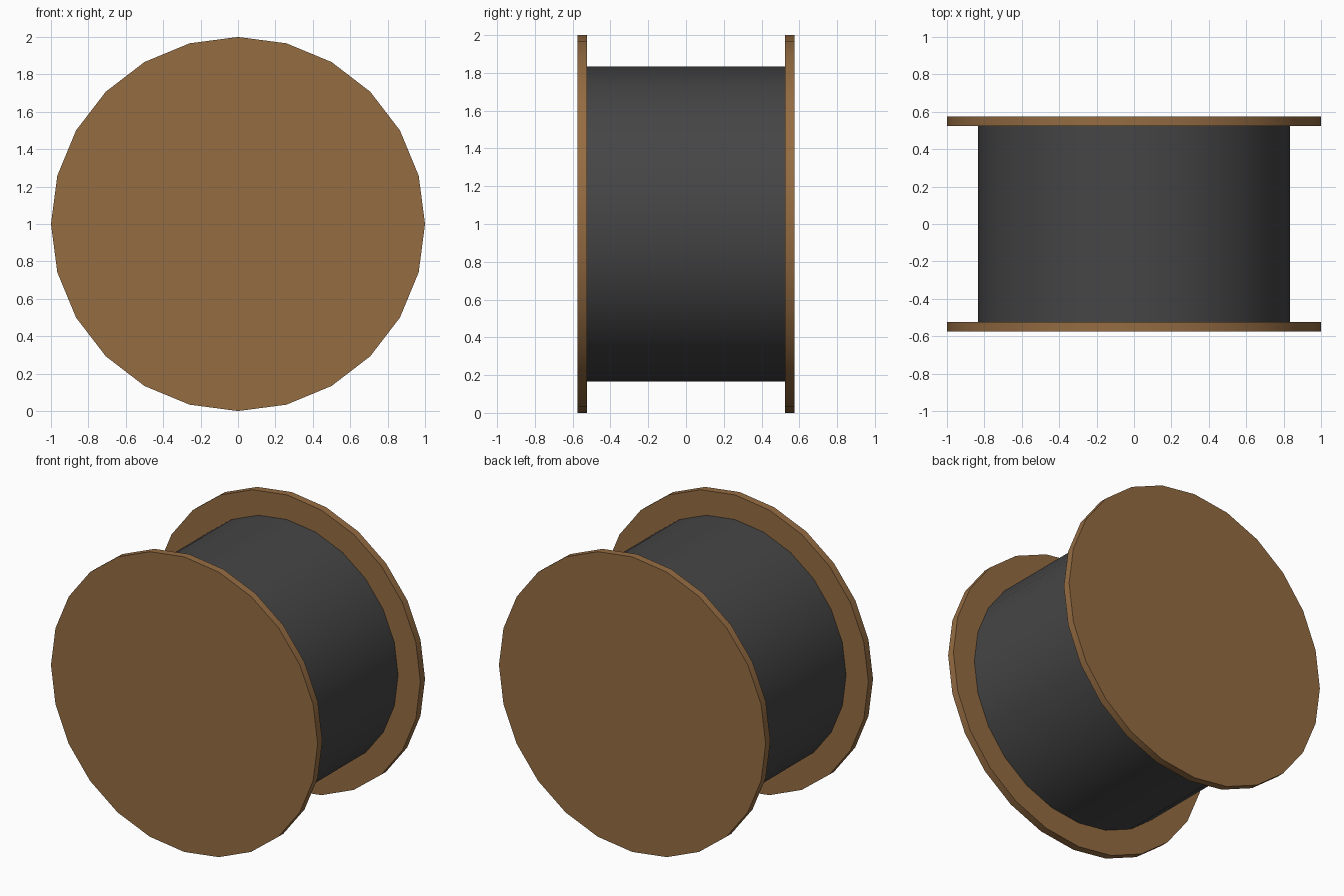
import bpy
import math

if "Cube" in bpy.data.objects:
    bpy.data.objects.remove(bpy.data.objects["Cube"])

SIDES = 24


def material(name, color):
    mat = bpy.data.materials.new(name)
    mat.diffuse_color = color
    mat.use_nodes = True
    mat.node_tree.nodes["Principled BSDF"].inputs["Base Color"].default_value = mat.diffuse_color
    return mat


def disc(name, radius, y0, y1, mat, fill='NGON'):
    """Cylinder lying along y, between y0 and y1, centred at z = 1."""
    bpy.ops.mesh.primitive_cylinder_add(
        vertices=SIDES, radius=radius, depth=y1 - y0, end_fill_type=fill,
        location=(0, (y0 + y1) / 2, 1), rotation=(math.pi / 2, 0, 0))
    obj = bpy.context.object
    obj.name = name
    obj.data.materials.append(mat)
    bpy.ops.object.transform_apply(location=True, rotation=True, scale=True)
    bpy.ops.object.shade_smooth_by_angle(angle=math.radians(30))
    return obj


wood = material("wood", (0.30, 0.15, 0.055, 1))
cable = material("dark_cable", (0.06, 0.06, 0.06, 1))

# Wound cable drum, open where it meets the flanges
disc("cable_winding", 0.833, -0.525, 0.525, cable, fill='NOTHING')

# Wooden end flanges
disc("front_flange", 1.0, -0.575, -0.525, wood)
disc("back_flange", 1.0, 0.525, 0.575, wood)
